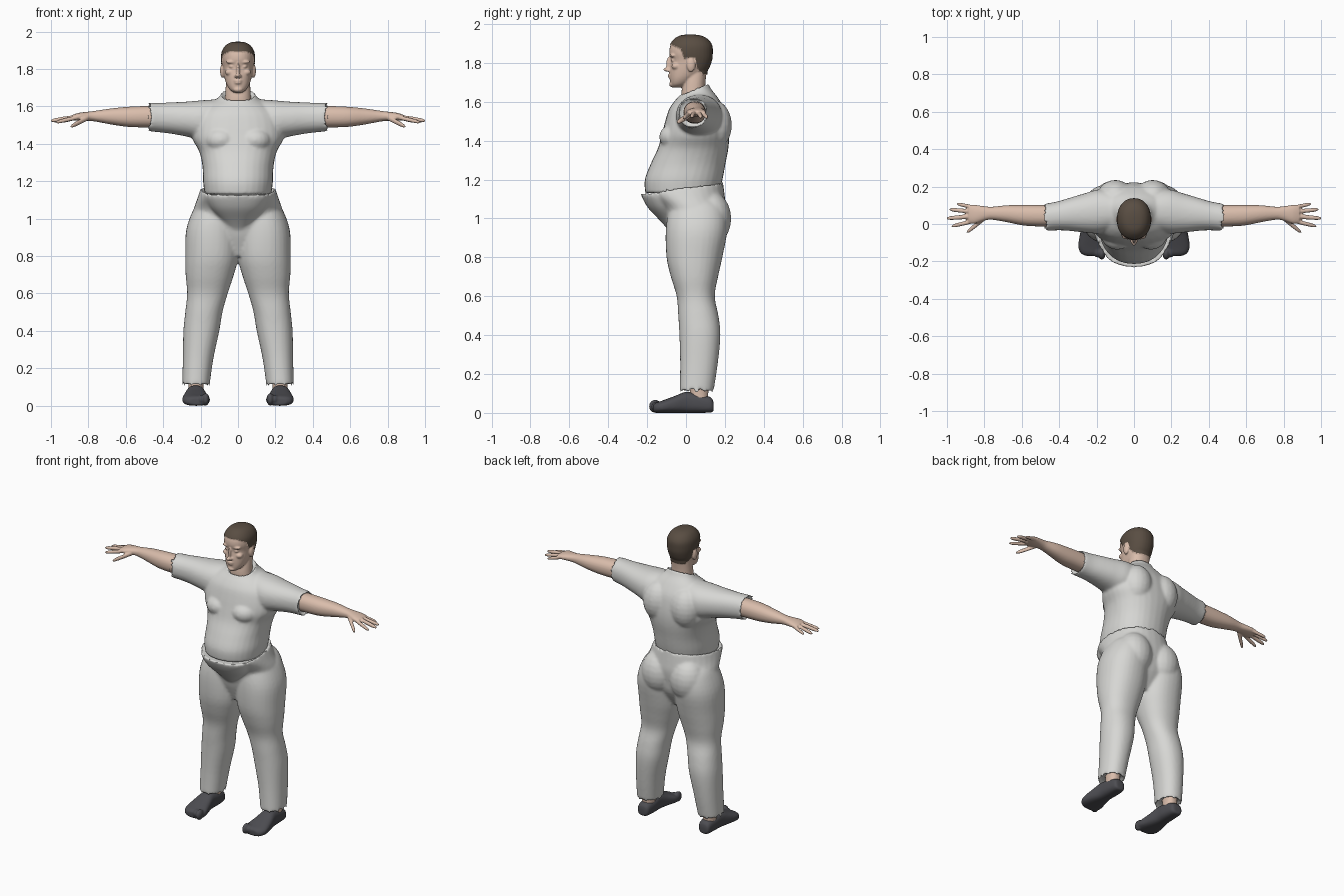
import bpy, bmesh, math
from mathutils import Vector, Matrix

cube = bpy.data.objects.get("Cube")
if cube:
    bpy.data.objects.remove(cube, do_unlink=True)


def material(name, r, g, b):
    m = bpy.data.materials.new(name)
    m.use_nodes = True
    m.diffuse_color = (r, g, b, 1)
    bsdf = m.node_tree.nodes["Principled BSDF"]
    bsdf.inputs["Base Color"].default_value = (r, g, b, 1)
    bsdf.inputs["Roughness"].default_value = 0.8
    return m


CLOTH = material("pale_grey_cloth", 0.68, 0.68, 0.66)
SKIN = material("light_skin", 0.70, 0.51, 0.41)
HAIR = material("dark_brown_hair", 0.10, 0.075, 0.055)
SHOE = material("charcoal_shoe", 0.075, 0.075, 0.085)
BOTH, ONE = (1, -1), (1,)


def catmull(rings, steps=4):
    """Smoothly resample a list of rings."""
    out = []
    for i in range(len(rings) - 1):
        p = [rings[max(0, min(len(rings) - 1, i + k))] for k in (-1, 0, 1, 2)]
        for s in range(steps):
            t = s / steps
            out.append([b + 0.5 * t * (c - a + t * (2*a - 5*b + 4*c - d + t * (3*(b - c) + d - a)))
                        for a, b, c, d in zip(*p)])
    return out + [list(rings[-1])]


def loft(bm, axis, rings, sides=ONE, n=2.2, hem=0.0, segs=32):
    """Skin rings (position, min a, max a, min b, max b, tilt) along an axis;
    a hem turns the last ring inward to make a hollow opening."""
    full = catmull([tuple(r) + (0,) * (6 - len(r)) for r in rings])
    if hem:
        t, a0, a1, b0, b1, tilt = full[-1]
        way = math.copysign(hem, t - full[0][0])
        w = 0.012
        full.append([t - way, a0 + w, a1 - w, b0 + w, b1 - w, tilt])
    for side in sides:
        loops = []
        for t, a0, a1, b0, b1, tilt in full:
            loop = []
            for k in range(segs):
                ang = math.tau * k / segs
                c, s = math.cos(ang), math.sin(ang)
                u = math.copysign(abs(c) ** (2 / n), c)
                v = math.copysign(abs(s) ** (2 / n), s)
                a = (a0 + a1) / 2 + u * (a1 - a0) / 2
                b = (b0 + b1) / 2 + v * (b1 - b0) / 2
                q = t + tilt * v
                x, y, z = {"z": (a, b, q), "x": (q, a, b), "y": (a, q, b)}[axis]
                loop.append(bm.verts.new((x * side, y, z)))
            loops.append(loop)
        for lo, hi in zip(loops, loops[1:]):
            for k in range(segs):
                j = (k + 1) % segs
                bm.faces.new((lo[k], lo[j], hi[j], hi[k]))
        bm.faces.new(loops[0])
        bm.faces.new(loops[-1])


def sym(rings):
    """Rings given by half width instead of two bounds."""
    return [(r[0], -r[1]) + tuple(r[1:]) for r in rings]


def ball(bm, centre, radii, sides=ONE):
    for side in sides:
        c = Vector((centre[0] * side, centre[1], centre[2]))
        bmesh.ops.create_uvsphere(bm, u_segments=20, v_segments=12, radius=1,
                                  matrix=Matrix.Translation(c) @ Matrix.Diagonal((*radii, 1)))


def finger(bm, base, tip, r):
    rings = []
    for f, k in ((0, 1), (0.5, 1), (0.85, 0.85), (1, 0.35)):
        x, y, z = Vector(base).lerp(Vector(tip), f)
        rings.append((x, y - r * k, y + r * k, z - r * k, z + r * k))
    loft(bm, "x", rings, BOTH, segs=12)


def finish(name, bm, mats, voxel, smooth):
    """Fuse the overlapping volumes into one smooth skin."""
    bmesh.ops.recalc_face_normals(bm, faces=bm.faces)
    me = bpy.data.meshes.new(name)
    bm.to_mesh(me)
    bm.free()
    ob = bpy.data.objects.new(name, me)
    bpy.context.scene.collection.objects.link(ob)
    mod = ob.modifiers.new("fuse", "REMESH")
    mod.mode, mod.voxel_size = "VOXEL", voxel
    mod = ob.modifiers.new("relax", "SMOOTH")
    mod.factor, mod.iterations = 0.5, smooth
    dg = bpy.context.evaluated_depsgraph_get()
    ob.data = bpy.data.meshes.new_from_object(ob.evaluated_get(dg))
    ob.modifiers.clear()
    ob.data.materials.clear()
    for m in mats:
        ob.data.materials.append(m)
    ob.data.shade_smooth()
    return ob


# Shirt: torso, chest, shoulder blades and short sleeves
bm = bmesh.new()
loft(bm, "z", sym([
    (1.13, .178, -.21, .17), (1.2, .187, -.212, .188), (1.28, .19, -.182, .203),
    (1.36, .208, -.145, .218), (1.43, .245, -.125, .222), (1.5, .245, -.107, .215),
    (1.56, .22, -.088, .2), (1.61, .165, -.062, .165, .01),
    (1.645, .105, -.04, .13, .02), (1.668, .09, -.034, .115, .03)]), hem=0.025)
ball(bm, (.09, -.05, 1.42), (.09, .088, .07), BOTH)
ball(bm, (.1, .14, 1.48), (.1, .096, .13), BOTH)
loft(bm, "x", [
    (.08, -.02, .16, 1.46, 1.64), (.18, -.05, .185, 1.42, 1.634), (.27, -.045, .162, 1.438, 1.626),
    (.35, -.036, .138, 1.453, 1.622), (.42, -.034, .118, 1.462, 1.619),
    (.488, -.042, .108, 1.468, 1.619)], BOTH, hem=0.03)
finish("shirt", bm, [CLOTH], 0.008, 6)

# Trousers: hips, hanging belly, buttocks and legs
bm = bmesh.new()
loft(bm, "z", sym([
    (.8, .12, -.04, .12), (.9, .2, -.08, .18), (.97, .25, -.1, .195), (1.05, .237, -.13, .205),
    (1.11, .217, -.2, .2), (1.162, .199, -.24, .19, .027)]), hem=0.02)
loft(bm, "z", sym([
    (.92, .03, -.08, 0), (.95, .06, -.1, 0), (.99, .09, -.135, 0), (1.05, .14, -.192, 0),
    (1.1, .165, -.222, 0), (1.125, .17, -.23, 0)]))
ball(bm, (.105, .125, 1.0), (.115, .108, .14), BOTH)
loft(bm, "z", [
    (1.1, .03, .2, -.05, .15), (1.05, .005, .238, -.085, .2), (.94, -.005, .277, -.104, .212),
    (.8, -.002, .282, -.1, .187), (.7, .022, .28, -.078, .165), (.6, .055, .272, -.048, .148),
    (.5, .083, .282, -.04, .167), (.4, .1, .292, -.034, .177), (.25, .132, .295, -.03, .163),
    (.1, .153, .298, -.033, .14)], BOTH, hem=0.03)
finish("trousers", bm, [CLOTH], 0.009, 5)

# Arms with open hands
bm = bmesh.new()
loft(bm, "x", [
    (.4, -.012, .102, 1.488, 1.602), (.5, -.013, .102, 1.488, 1.602), (.59, -.008, .102, 1.491, 1.598),
    (.68, .01, .1, 1.504, 1.589), (.76, .023, .092, 1.519, 1.577), (.8, .018, .095, 1.523, 1.572),
    (.85, .002, .102, 1.524, 1.566), (.885, .005, .102, 1.526, 1.555)], BOTH)
for base, tip, r in (
        ((.80, .03, 1.54), (.895, -.045, 1.492), .014),
        ((.86, .015, 1.541), (.975, -.012, 1.515), .0115),
        ((.87, .041, 1.543), (1.003, .03, 1.523), .012),
        ((.87, .066, 1.542), (.988, .078, 1.52), .0115),
        ((.86, .09, 1.54), (.948, .108, 1.518), .0105)):
    finger(bm, base, tip, r)
finish("arms_and_hands", bm, [SKIN], 0.005, 3)

# Ankles
bm = bmesh.new()
loft(bm, "z", [(.04, .185, .265, .02, .115), (.1, .185, .265, .02, .115),
               (.2, .18, .27, .015, .12)], BOTH)
finish("ankles", bm, [SKIN], 0.01, 2)

# Toed shoes
bm = bmesh.new()
loft(bm, "y", [
    (.142, .205, .25, .012, .05), (.128, .185, .265, .002, .08), (.06, .177, .272, 0, .098),
    (0, .176, .277, 0, .108), (-.06, .164, .29, 0, .086), (-.12, .15, .298, 0, .064),
    (-.155, .157, .285, 0, .052), (-.17, .175, .26, .006, .04)], BOTH, n=2.6)
for i in range(5):
    size = 1.25 if i == 0 else 1 - 0.06 * i
    ball(bm, (.172 + .027 * i, -.158 + .011 * i, .034),
         (.0155 * size, .033, .027 * size), BOTH)
finish("shoes", bm, [SHOE], 0.006, 3)

# Head: skull, neck and face
bm = bmesh.new()
loft(bm, "z", sym([(1.57, .08, -.02, .11), (1.64, .07, -.024, .1), (1.7, .066, -.015, .1),
                   (1.78, .06, 0, .11)]))
loft(bm, "z", sym([
    (1.674, .02, -.07, -.025), (1.69, .044, -.079, .01), (1.72, .062, -.083, .05),
    (1.76, .074, -.084, .105), (1.81, .081, -.077, .128), (1.85, .086, -.086, .133),
    (1.89, .083, -.08, .13), (1.92, .066, -.057, .108), (1.936, .042, -.03, .075),
    (1.941, .015, .005, .04)]))
ball(bm, (0, -.097, 1.766), (.013, .02, .011))
ball(bm, (0, -.085, 1.793), (.009, .018, .04))
ball(bm, (.012, -.09, 1.762), (.009, .012, .008), BOTH)
ball(bm, (.034, -.068, 1.838), (.031, .015, .01), BOTH)
ball(bm, (.033, -.064, 1.813), (.016, .013, .009), BOTH)
ball(bm, (.045, -.052, 1.783), (.025, .023, .018), BOTH)
ball(bm, (0, -.08, 1.738), (.023, .014, .006))
ball(bm, (0, -.079, 1.726), (.021, .014, .007))
ball(bm, (0, -.07, 1.69), (.025, .017, .015))
ball(bm, (.084, .026, 1.79), (.012, .022, .037), BOTH)
head = finish("head", bm, [SKIN, HAIR], 0.005, 3)

# Cropped hair: faces above a hairline that runs around the ears
HAIRLINE = [(-.2, 1.9), (-.07, 1.893), (-.025, 1.872), (-.008, 1.825), (.045, 1.826),
            (.056, 1.775), (.085, 1.742), (.3, 1.732)]


def hairline(y):
    for (y0, z0), (y1, z1) in zip(HAIRLINE, HAIRLINE[1:]):
        if y <= y1:
            return z0 + (z1 - z0) * (y - y0) / (y1 - y0)
    return HAIRLINE[-1][1]


hair_verts = set()
for f in head.data.polygons:
    if f.center.z > hairline(f.center.y):
        f.material_index = 1
        hair_verts.update(f.vertices)
normals = {i: head.data.vertices[i].normal.copy() for i in hair_verts}
for i, nrm in normals.items():
    head.data.vertices[i].co += nrm * 0.005
head.data.update()
